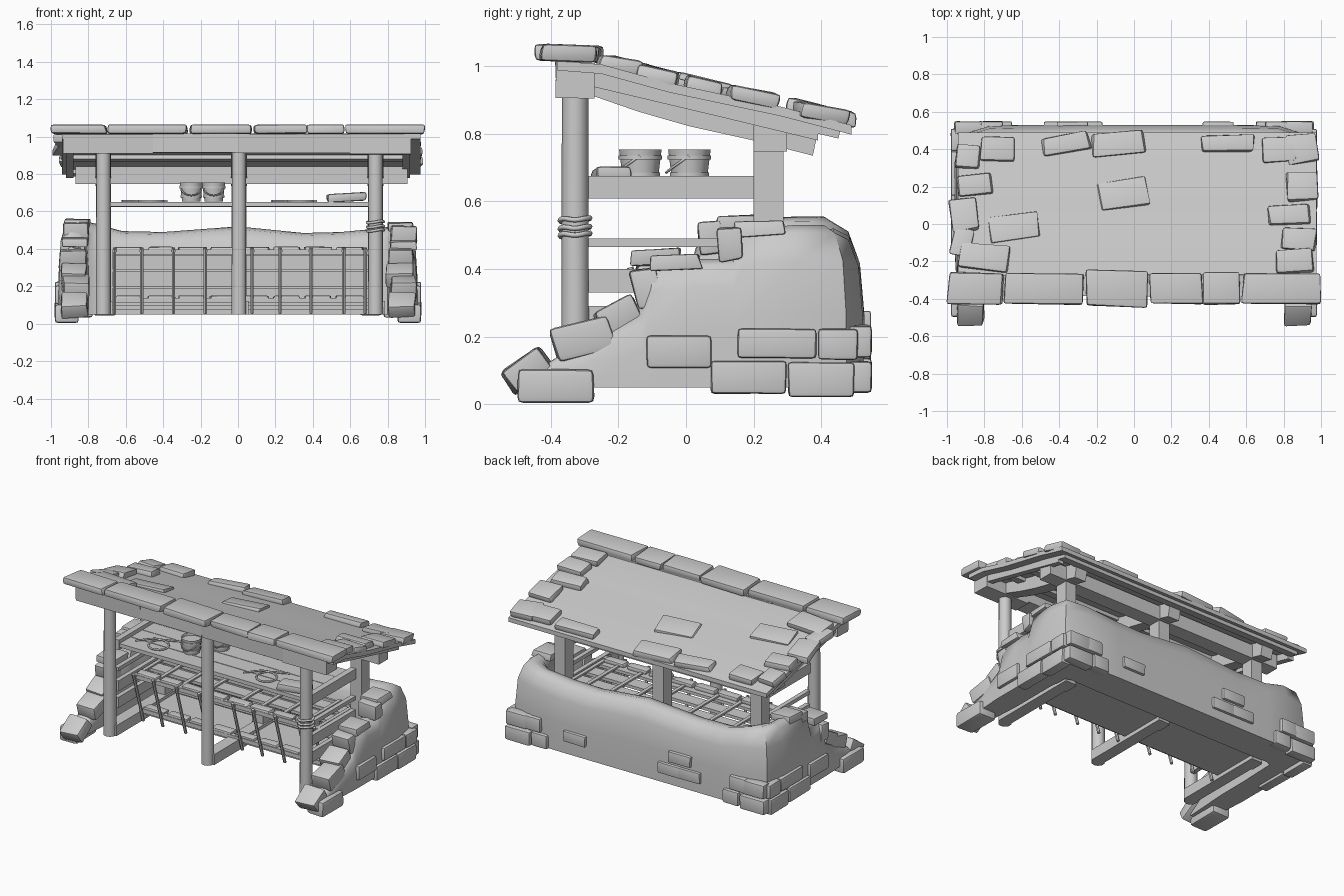
import bpy, bmesh, math, random
from mathutils import Vector, Matrix, Euler

if "Cube" in bpy.data.objects:
    bpy.data.objects.remove(bpy.data.objects["Cube"])

random.seed(7)
GREY = bpy.data.materials.new("plain_grey")
GREY.diffuse_color = (0.6, 0.6, 0.6, 1)
GREY.use_nodes = True
GREY.node_tree.nodes["Principled BSDF"].inputs["Base Color"].default_value = GREY.diffuse_color


def finish(name, bm, angle=35):
    bmesh.ops.recalc_face_normals(bm, faces=bm.faces)
    me = bpy.data.meshes.new(name)
    bm.to_mesh(me)
    bm.free()
    ob = bpy.data.objects.new(name, me)
    bpy.context.collection.objects.link(ob)
    me.materials.append(GREY)
    bpy.ops.object.select_all(action='DESELECT')
    ob.select_set(True)
    bpy.context.view_layer.objects.active = ob
    bpy.ops.object.shade_smooth_by_angle(angle=math.radians(angle))
    return ob


def box(name, x0, x1, y0, y1, z0, z1, rot=(0, 0, 0)):
    bm = bmesh.new()
    c = Vector(((x0 + x1) / 2, (y0 + y1) / 2, (z0 + z1) / 2))
    m = Matrix.LocRotScale(c, Euler(rot), (x1 - x0, y1 - y0, z1 - z0))
    bmesh.ops.create_cube(bm, size=1, matrix=m)
    return finish(name, bm, 20)


def stone(name, c, s, rot=(0, 0, 0), jit=0.12, bev=0.18):
    """Irregular bevelled block."""
    bm = bmesh.new()
    bmesh.ops.create_cube(bm, size=1)
    for v in bm.verts:
        v.co = Vector([k * (1 - random.random() * 2 * jit) * w for k, w in zip(v.co, s)])
    bmesh.ops.bevel(bm, geom=bm.edges[:], offset=min(s) * bev, segments=2, profile=0.6, affect='EDGES')
    bm.transform(Matrix.LocRotScale(Vector(c), Euler(rot), None))
    return finish(name, bm, 40)


def prism(name, pts, x0, x1):
    """Side profile (y, z) extruded along x."""
    bm = bmesh.new()
    a = [bm.verts.new((x0, y, z)) for y, z in pts]
    b = [bm.verts.new((x1, y, z)) for y, z in pts]
    n = len(pts)
    for i in range(n):
        bm.faces.new((a[i], a[(i + 1) % n], b[(i + 1) % n], b[i]))
    bm.faces.new(a)
    bm.faces.new(b)
    return finish(name, bm, 20)


def rod(name, p, q, r, sides=10, r2=None):
    p, q = Vector(p), Vector(q)
    bm = bmesh.new()
    m = Matrix.Translation((p + q) / 2) @ (q - p).to_track_quat('Z', 'Y').to_matrix().to_4x4()
    bmesh.ops.create_cone(bm, cap_ends=True, segments=sides, radius1=r,
                          radius2=r2 or r, depth=(q - p).length, matrix=m)
    return finish(name, bm, 50)


def tube(name, pts, r, cyclic=False):
    cu = bpy.data.curves.new(name, 'CURVE')
    cu.dimensions, cu.bevel_depth, cu.bevel_resolution, cu.resolution_u = '3D', r, 1, 4
    s = cu.splines.new('BEZIER')
    s.bezier_points.add(len(pts) - 1)
    for bp, p in zip(s.bezier_points, pts):
        bp.co = p
        bp.handle_left_type = bp.handle_right_type = 'AUTO'
    s.use_cyclic_u = cyclic
    cu.materials.append(GREY)
    ob = bpy.data.objects.new(name, cu)
    bpy.context.collection.objects.link(ob)


POSTS = (-0.72, 0.005, 0.735)
ROOF = [(-0.38, 1.015), (-0.25, 1.005), (-0.05, 0.95), (0.1, 0.918), (0.28, 0.88), (0.49, 0.825)]


def roof_z(y):
    for (y0, z0), (y1, z1) in zip(ROOF, ROOF[1:]):
        if y <= y1:
            break
    return z0 + (z1 - z0) * (y - y0) / (y1 - y0)


# Earth wall: one U-shaped loft. Station: x, y, outward x, outward y, half width, height
right = [(0.89, -0.46, 1, 0, .06, .09), (0.885, -0.3, 1, 0, .065, .19), (0.885, -0.13, 1, 0, .075, .29),
         (0.885, -0.10, 1, 0, .075, .41), (0.885, 0.02, 1, 0, .075, .43), (0.885, 0.14, 1, 0, .075, .43),
         (0.885, 0.17, 1, 0, .075, .515), (0.88, 0.32, 1, .1, .08, .53), (0.85, 0.40, .85, .75, .10, .53),
         (0.76, 0.425, .15, 1, .10, .51)]
back = [(0.55, .425, 0, 1, .105, .49), (0.35, .425, 0, 1, .105, .485), (0.0, .425, 0, 1, .105, .52),
        (-0.4, .425, 0, 1, .105, .49), (-0.62, .425, 0, 1, .105, .495)]
left = [(-x, y if not 0.1 < y < 0.2 else y - .12, -nx, ny, w, h + (.025 if h > .5 else 0))
        for x, y, nx, ny, w, h in reversed(right) if (y, h) != (0.02, .43)]
bm = bmesh.new()
rings = []
for x, y, nx, ny, w, h in right + back + left:
    sec = [(1, 0), (.98, .45), (.85, .78), (.55, .95), (.1, 1), (-.45, .97), (-.85, .85), (-1, .5), (-1, 0)]
    rings.append([bm.verts.new((x + nx * w * o, y + ny * w * o, .05 + (h - .05) * t)) for o, t in sec])
for a, b in zip(rings, rings[1:]):
    for i in range(9):
        bm.faces.new((a[i], a[(i + 1) % 9], b[(i + 1) % 9], b[i]))
bm.faces.new(rings[0])
bm.faces.new(rings[-1])
finish("earth_wall", bm, 50)

# Stones set in the walls, mirrored left and right
for sx in (-1, 1):
    for y0, y1, z0, z1 in [(-.5, -.27, .003, .105), (-.12, .08, .105, .205), (.07, .3, .03, .13),
                           (.3, .5, .02, .125), (.15, .39, .135, .225), (.39, .51, .13, .225)]:
        wide = .13 if y0 < -.4 else .07
        stone("side_stone", (sx * (.985 - wide / 2 - .005), (y0 + y1) / 2, (z0 + z1) / 2),
              (wide, y1 - y0, z1 - z0), jit=.03)
    for y, z, ly, lz, rx in [(-.47, .10, .15, .09, .6), (-.3, .195, .2, .11, .25), (-.2, .26, .14, .09, .5),
                             (-.115, .34, .09, .13, .2), (-.03, .42, .16, .05, .05),
                             (.13, .475, .08, .11, .1), (.22, .52, .16, .05, .05)]:
        if sx < 0 and z > .4:
            y -= .06
            z += .015
        stone("wing_stone", (sx * (.875 + random.uniform(-.015, .015)), y, z), (.155, ly, lz), (rx, 0, 0), .1, .15)
    for x, w, z in [(.87, .19, .08), (.88, .16, .185), (.71, .12, .09), (.76, .12, .19)]:
        stone("corner_stone", (sx * x, .515, z), (w, .07, .095), jit=.03)
for x, z in [(.45, .17), (-.33, .24), (-.4, .15), (-.25, .15)]:
    stone("back_stone", (x, .525, z), (.17, .045, .075), jit=.04)

# Posts, rafters and main beams
for i, x in enumerate(POSTS):
    rod("front_post", (x, -.328, .05), (x, -.328, .93), .041, 10, .039)
    box("back_post", x - .04, x + .04, .2, .288, .05, .77)
    prism("rafter", [(-.27, .91), (-.14, .865), (.01, .822), (.2, .78), (.375, .735), (.395, .83),
                     (.28, .865), (.1, .9), (-.05, .93), (-.27, .985)], x - .042, x + .042)
    box("sill_beam", x - .03, x + .05, -.33, .3, .05, .12)
for x0, x1, z0, tilt in [(-.935, -.455, .912, .04), (-.455, 0, .915, -.02), (0, .6, .914, .03), (.6, .925, .905, -.02)]:
    box("front_beam", x0, x1, -.385, -.27, z0, 1.015, (tilt, 0, 0))
box("back_beam", -.87, .905, .2, .298, .748, .84)
for x in (-.9, .9):
    prism("edge_board", [(-.28, .94), (.1, .85), (.39, .78), (.39, .83), (.1, .9), (-.28, .99)], x - .02, x + .02)
for y in (-.12, .08, .42):
    box("roof_batten", -.9, .92, y - .035, y + .035, roof_z(y) - .05, roof_z(y) - .02, (-.23, 0, 0))
for z in (.5, .52, .545):
    tube("post_lashing", [(.735 + .044 * math.cos(a * math.pi / 4), -.328 + .044 * math.sin(a * math.pi / 4),
                           z + .006 * math.sin(a)) for a in range(8)], .008, True)

# Roof deck and its stones
prism("roof_deck", ROOF + [(y, z - .028) for y, z in reversed(ROOF)], -.94, .975)
for x0, x1, w in [(-1, -.7, .16), (-.7, -.26, .15), (-.26, .08, .18), (.08, .37, .15), (.37, .57, .16), (.57, 1, .15)]:
    stone("ridge_stone", ((x0 + x1) / 2, -.345, 1.038), (x1 - x0 + .01, w + .025, .052), (-.04, 0, random.uniform(-.03, .03)), .06, .3)
for x, y, lx, ly in [(-.89, .36, .14, .14), (-.85, .21, .2, .13), (-.91, .05, .16, .2), (-.8, -.18, .3, .16),
                     (-.92, -.1, .12, .16), (.9, .4, .18, .17), (.9, .2, .18, .17), (.83, .05, .24, .12),
                     (.88, -.08, .2, .13), (.86, -.2, .22, .14), (-.73, .4, .2, .15), (-.36, .43, .28, .11),
                     (-.08, .43, .3, .14), (.5, .43, .3, .1), (.77, .4, .2, .15), (-.06, .16, .29, .17),
                     (-.64, -.02, .31, .15)]:
    inner = abs(x) < .7 and y < .3
    stone("roof_stone", (x, y, roof_z(y) + (.002 if inner else .012)), (lx, ly, .03 if inner else .05),
          (-.2 + random.uniform(-.05, .05), 0, random.uniform(-.2, .2)), .1, .3)

# Shelf, side rails and things on the shelf
for i in range(4):
    y = -.285 + i * .122
    box("shelf_plank", -.68, .7, y, y + .118, .625, .65, (random.uniform(-.03, .03), 0, 0))
for x in (-.7, .715):
    box("shelf_bearer", x - .02, x + .02, -.29, .2, .608, .675)
    box("upper_side_rail", x - .015, x + .015, -.29, .2, .465, .49)
    for z in (.33, .22):
        box("side_board", x - .015, x + .015, -.29, .28, z, z + .07)
for bx, by in [(-.25, -.135), (-.13, .01)]:
    bm = bmesh.new()
    bmesh.ops.create_cone(bm, cap_ends=True, segments=14, radius1=.05, radius2=.063, depth=.1,
                          matrix=Matrix.Translation((bx, by, .704)))
    top = max(bm.faces, key=lambda f: f.calc_center_median().z)
    bmesh.ops.inset_region(bm, faces=[top], thickness=.01)
    bmesh.ops.translate(bm, verts=top.verts[:], vec=(0, 0, -.08))
    finish("bucket", bm)
    for z, r in ((.68, .056), (.73, .062)):
        rod("bucket_hoop", (bx, by, z - .006), (bx, by, z + .006), r + .002, 14)
    tube("bucket_handle", [(bx - .06, by, .735), (bx - .04, by - .05, .70), (bx, by - .068, .685),
                           (bx + .04, by - .05, .70), (bx + .06, by, .735)], .004)
stone("folded_sack", (.58, -.22, .676), (.23, .12, .05), (0, -.06, .1), .1, .3)
for ox in (-.5, .3):
    tube("rope", [(ox - .12, -.2, .655), (ox, -.1, .655), (ox + .1, -.18, .655), (ox + .03, -.24, .655),
                  (ox - .03, -.15, .655), (ox + .12, -.05, .655)], .006)

# Feed rack: two decks, back boards, slanted bars and rails
box("lower_deck", -.67, .7, -.02, .3, .075, .1)
for i in range(3):
    box("upper_slat", -.67, .7, -.14 + i * .14, -.05 + i * .14, .365, .385)
for i in range(3):
    box("rack_back_board", -.67, .7, .285, .3, .11 + i * .09, .19 + i * .09)
for y, z in ((-.07, .125), (-.15, .385)):
    box("rack_rail", -.67, .7, y, y + .03, z - .015, z + .012)
    for i in range(8):
        x = -.58 + i * .168
        stone("hay_lump", (x, y + .035, z + .012), (.16, .07, .03), jit=.1, bev=.35)
for x in (-.66, -.515, -.345, -.175, .075, .225, .39, .565, .68):
    rod("rack_bar", (x, -.06, .055), (x, -.165, .405), .01, 6)
    box("deck_divider", x - .012, x + .012, -.16, .28, .383, .395)
